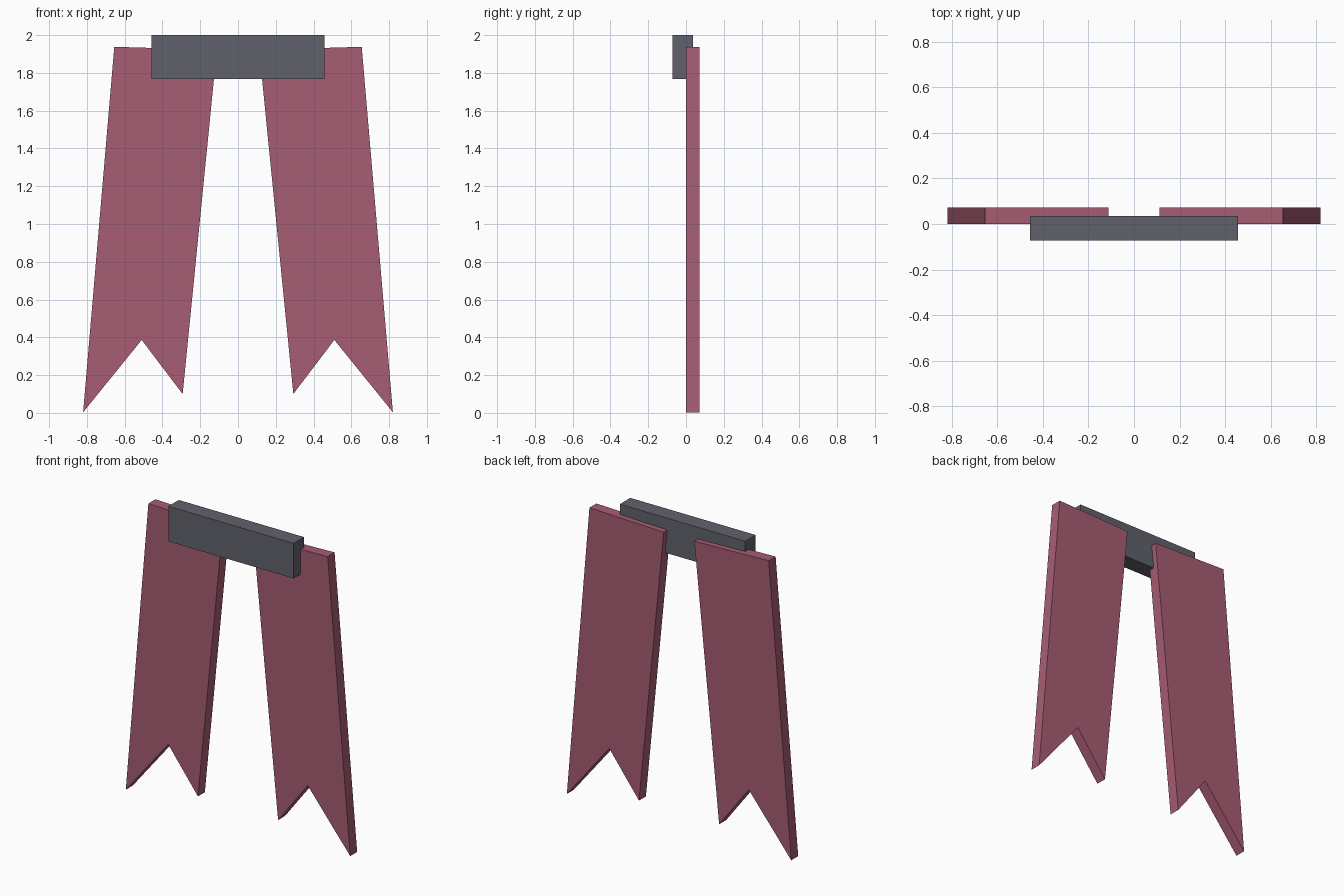
import bpy, bmesh
from mathutils import Vector

if "Cube" in bpy.data.objects:
    bpy.data.objects.remove(bpy.data.objects["Cube"])


def material(name, color):
    mat = bpy.data.materials.new(name)
    mat.diffuse_color = color
    mat.use_nodes = True
    mat.node_tree.nodes["Principled BSDF"].inputs["Base Color"].default_value = mat.diffuse_color
    return mat


def extruded(name, profile, y0, y1, mat):
    """Solid made from an (x, z) outline running from y0 to y1."""
    bm = bmesh.new()
    face = bm.faces.new([bm.verts.new((x, y0, z)) for x, z in profile])
    new = bmesh.ops.extrude_face_region(bm, geom=[face])["geom"]
    verts = [v for v in new if isinstance(v, bmesh.types.BMVert)]
    bmesh.ops.translate(bm, verts=verts, vec=Vector((0, y1 - y0, 0)))
    bmesh.ops.recalc_face_normals(bm, faces=bm.faces)
    mesh = bpy.data.meshes.new(name)
    bm.to_mesh(mesh)
    bm.free()
    mesh.materials.append(mat)
    obj = bpy.data.objects.new(name, mesh)
    bpy.context.collection.objects.link(obj)
    return obj


red = material("ribbon_red", (0.38, 0.11, 0.17, 1))
slate = material("bar_slate", (0.12, 0.12, 0.15, 1))

# Swallow-tailed ribbons, splayed outwards and mirrored
ribbon_outline = [(0.655, 1.938), (0.112, 1.922), (0.293, 0.10),
                  (0.51, 0.386), (0.82, 0.003)]
ribbons = extruded("ribbon_tails", ribbon_outline, 0.0, 0.0725, red)
ribbons.modifiers.new("Mirror", "MIRROR").use_axis[0] = True

# Crossbar over the tops of the ribbons
bar_outline = [(-0.458, 1.768), (0.458, 1.768), (0.458, 2.0), (-0.458, 2.0)]
extruded("crossbar", bar_outline, -0.0725, 0.036, slate)
